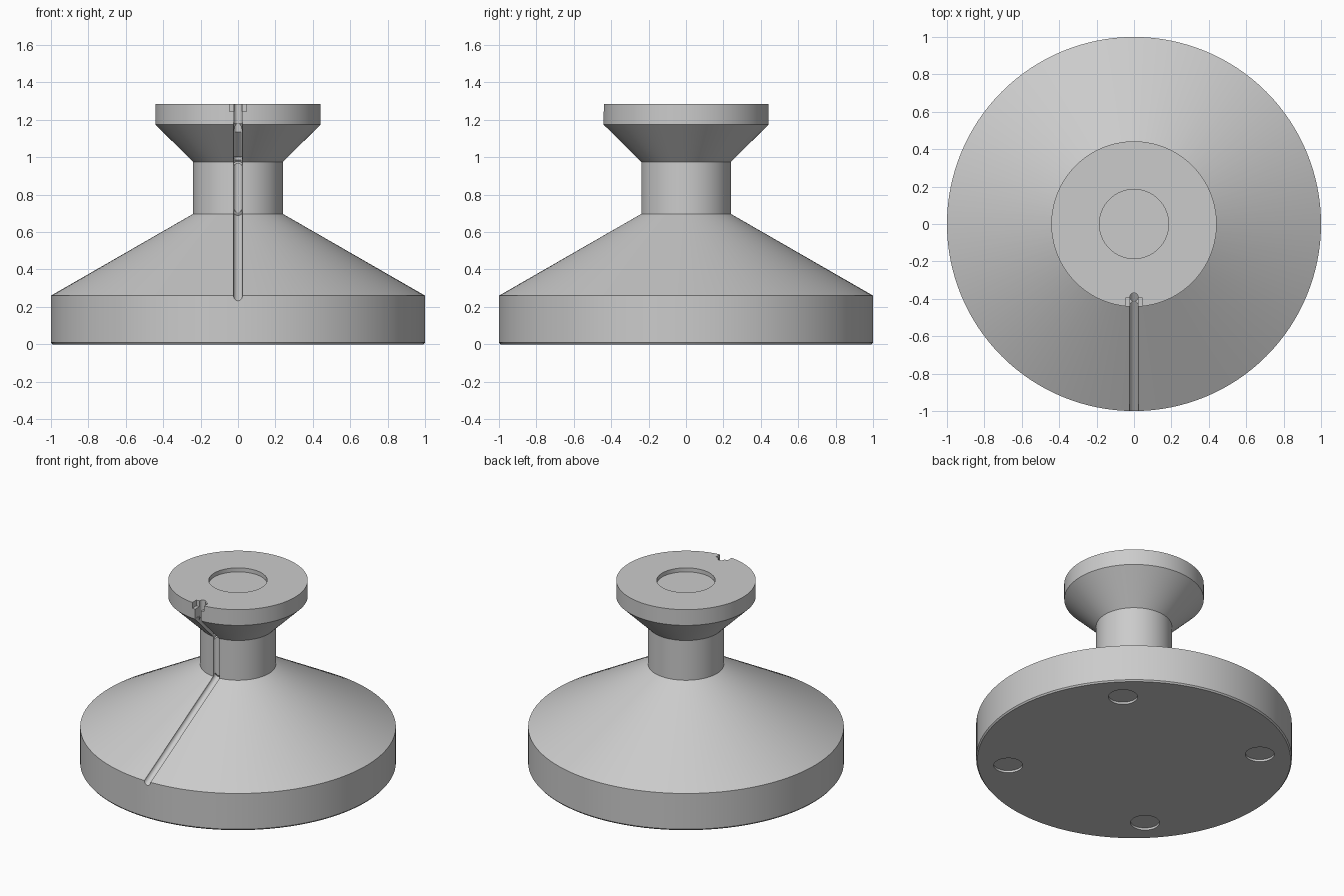
import bpy
import math
from mathutils import Vector

cube = bpy.data.objects.get("Cube")
if cube:
    bpy.data.objects.remove(cube)

grey = bpy.data.materials.new("light_grey")
grey.use_nodes = True
colour = (0.6, 0.6, 0.6, 1)
grey.diffuse_color = colour
grey.node_tree.nodes["Principled BSDF"].inputs["Base Color"].default_value = colour


def lathe(name, profile, sides=128):
    """Closed solid of revolution from (radius, height) pairs."""
    verts, faces = [], []
    for r, z in profile:
        for i in range(sides):
            a = math.tau * i / sides
            verts.append((r * math.cos(a), r * math.sin(a), z))
    for k in range(len(profile) - 1):
        for i in range(sides):
            j = (i + 1) % sides
            faces.append((k * sides + i, k * sides + j,
                          (k + 1) * sides + j, (k + 1) * sides + i))
    faces.append(tuple(reversed(range(sides))))
    faces.append(tuple(range(len(verts) - sides, len(verts))))
    mesh = bpy.data.meshes.new(name)
    mesh.from_pydata(verts, [], faces)
    obj = bpy.data.objects.new(name, mesh)
    bpy.context.collection.objects.link(obj)
    mesh.materials.append(grey)
    return obj


# Spool-shaped stand: wide base, cone, neck and flared top
stand = lathe("stand", [
    (0.992, 0), (1, 0.01), (1, 0.26), (0.24, 0.697),
    (0.24, 0.975), (0.442, 1.175), (0.442, 1.285)])


def cut():
    """Subtract the active object from the stand, then discard it."""
    cutter = bpy.context.object
    cutter.hide_render = True
    cutter.data.materials.append(grey)
    mod = stand.modifiers.new("cut", 'BOOLEAN')
    mod.operation = 'DIFFERENCE'
    mod.solver = 'EXACT'
    mod.object = cutter
    bpy.context.view_layer.objects.active = stand
    bpy.ops.object.modifier_apply(modifier=mod.name)
    bpy.data.objects.remove(cutter)


def cut_disc(x, y, z, radius, depth, sides=64):
    bpy.ops.mesh.primitive_cylinder_add(
        vertices=sides, radius=radius, depth=2 * depth, location=(x, y, z))
    cut()


def cut_rod(start, end, radius):
    a, b = Vector(start), Vector(end)
    bpy.ops.mesh.primitive_cylinder_add(
        vertices=24, radius=radius, depth=(b - a).length, location=(a + b) / 2,
        rotation=(b - a).to_track_quat('Z', 'Y').to_euler())
    cut()


def cut_box(centre, size):
    bpy.ops.mesh.primitive_cube_add(size=1, location=centre)
    bpy.context.object.scale = size
    bpy.context.view_layer.update()
    cut()


# Shallow dish in the top and four pad recesses underneath
cut_disc(0, 0, 1.285, 0.185, 0.028)
for k in range(4):
    angle = math.radians(45 + 90 * k)
    cut_disc(0.8 * math.cos(angle), 0.8 * math.sin(angle), 0, 0.092, 0.015, 48)

# Cable channel down the front, following the surface
groove = 0.024
cut_rod((0, -1.08, 0.214), (0, -0.22, 0.709), groove)
cut_rod((0, -0.24, 0.69), (0, -0.24, 1.0), groove - 0.001)
cut_rod((0, -0.225, 0.96), (0, -0.50, 1.233), groove)

# Slot through the rim with a cross pocket at the top
cut_rod((0, -0.39, 1.13), (0, -0.39, 1.32), groove - 0.002)
cut_box((0, -0.43, 1.25), (0.044, 0.08, 0.14))
cut_box((0, -0.43, 1.275), (0.09, 0.07, 0.06))

# Smooth curved walls, sharp rims
bpy.ops.object.select_all(action='DESELECT')
stand.select_set(True)
bpy.context.view_layer.objects.active = stand
bpy.ops.object.shade_smooth_by_angle(angle=math.radians(25))
